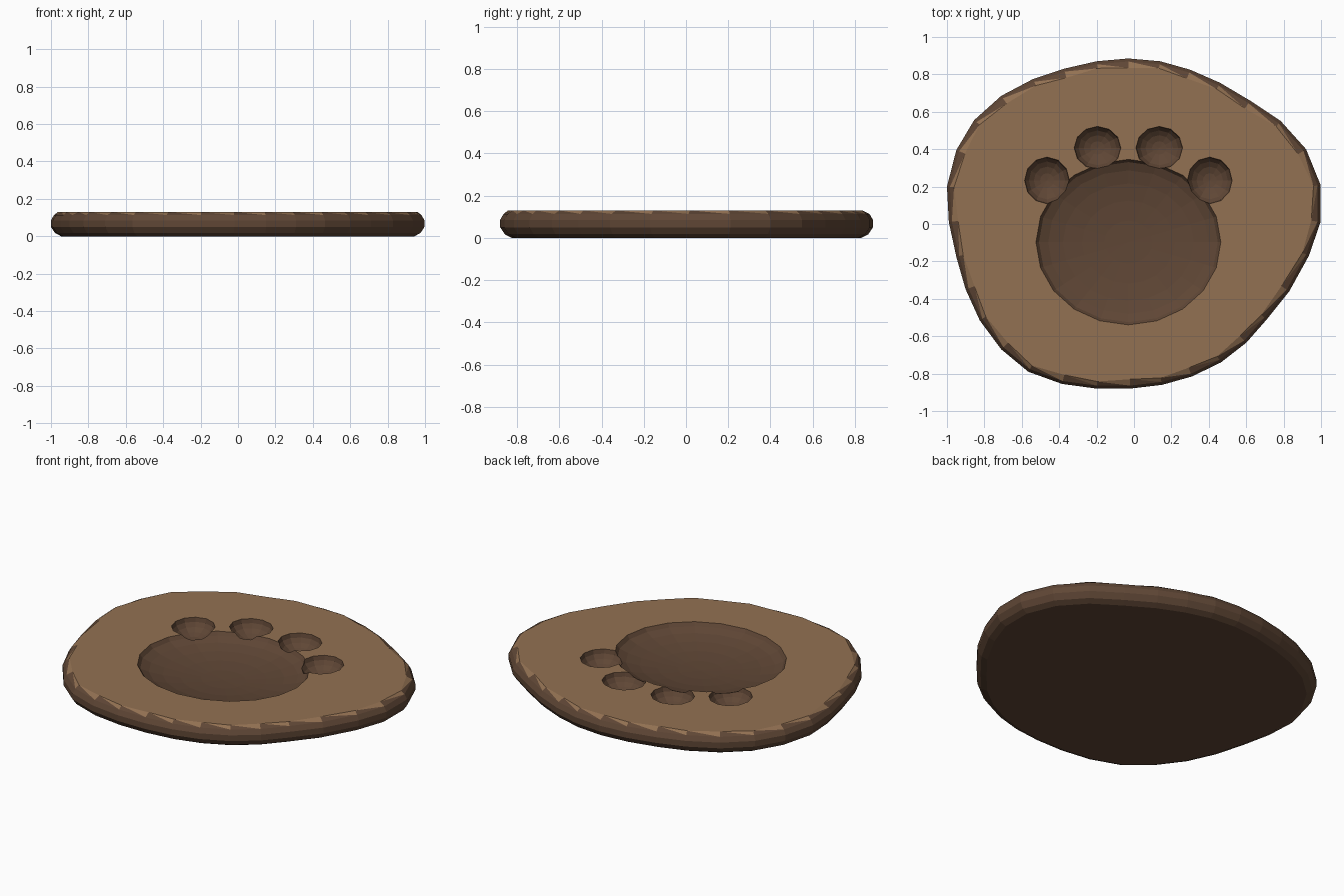
import bpy, bmesh
from mathutils import Vector, Matrix

if "Cube" in bpy.data.objects:
    bpy.data.objects.remove(bpy.data.objects["Cube"])


def material(name, rgb):
    m = bpy.data.materials.new(name)
    m.diffuse_color = (*rgb, 1)
    m.use_nodes = True
    m.node_tree.nodes["Principled BSDF"].inputs["Base Color"].default_value = m.diffuse_color
    return m


light = material("light_earth", (0.29, 0.165, 0.085))
dark = material("dark_earth", (0.115, 0.062, 0.036))

# Irregular slab outline, clockwise from the back
outline = [(-.03, .885), (.14, .87), (.30, .825), (.46, .755), (.62, .66), (.785, .55),
           (.92, .40), (.997, .21), (.997, .01), (.935, -.17), (.83, -.36), (.71, -.51),
           (.60, -.635), (.465, -.74), (.31, -.815), (.15, -.86), (-.02, -.88),
           (-.20, -.88), (-.385, -.855), (-.565, -.79), (-.71, -.67), (-.825, -.515),
           (-.90, -.35), (-.95, -.175), (-.99, .01), (-1, .20), (-.95, .395),
           (-.855, .555), (-.71, .685), (-.54, .775), (-.375, .83), (-.20, .87)]
pts = [Vector(p) for p in outline]
n = len(pts)


def inset_point(i, d):
    t = (pts[(i + 1) % n] - pts[i - 1]).normalized()
    return pts[i] + Vector((t.y, -t.x)) * d


# Slab: rounded edge profile as (inset, height)
profile = [(.055, 0), (.022, .017), (0, .05), (0, .085), (.016, .113), (.05, .13)]
bm = bmesh.new()
rings = []
for k, (d, z) in enumerate(profile):
    ring = []
    for i in range(n):
        dd = d - (.012 if k == 5 and i % 2 else 0)
        ring.append(bm.verts.new((*inset_point(i, dd), z)))
    rings.append(ring)
for k in range(len(rings) - 1):
    a, b = rings[k], rings[k + 1]
    for i in range(n):
        j = (i + 1) % n
        if k == len(rings) - 2:      # chipped rim of light and dark triangles
            bm.faces.new((a[i], a[j], b[j]))
            bm.faces.new((a[i], b[j], b[i])).material_index = 1
        else:
            bm.faces.new((a[i], a[j], b[j], b[i]))
bm.faces.new(rings[0])
bm.faces.new(rings[-1]).material_index = 1
bmesh.ops.recalc_face_normals(bm, faces=bm.faces)
me = bpy.data.meshes.new("mud_slab")
bm.to_mesh(me)
bm.free()
me.materials.append(dark)
me.materials.append(light)
slab = bpy.data.objects.new("mud_slab", me)
bpy.context.collection.objects.link(slab)


# Paw print hollows pressed into the top
def press(name, x, y, rx, ry, depth, segs, rings):
    bm = bmesh.new()
    bmesh.ops.create_uvsphere(bm, u_segments=segs, v_segments=rings, radius=1,
                              matrix=Matrix.Translation((x, y, .131)) @ Matrix.Diagonal((rx, ry, depth, 1)))
    me = bpy.data.meshes.new(name)
    bm.to_mesh(me)
    bm.free()
    me.materials.append(dark)
    cutter = bpy.data.objects.new(name, me)
    bpy.context.collection.objects.link(cutter)
    cutter.hide_render = True
    mod = slab.modifiers.new(name, "BOOLEAN")
    mod.operation = "DIFFERENCE"
    mod.solver = "EXACT"
    mod.material_mode = "TRANSFER"
    mod.object = cutter
    bpy.context.view_layer.objects.active = slab
    bpy.ops.object.modifier_apply(modifier=name)
    bpy.data.objects.remove(cutter)


press("pad_hollow", -.03, -.097, .495, .443, .085, 20, 12)
for s in (-1, 1):
    press("inner_toe_hollow", -.03 + s * .165, .407, .125, .115, .085, 12, 10)
    press("outer_toe_hollow", -.03 + s * .435, .233, .12, .125, .085, 12, 10)
